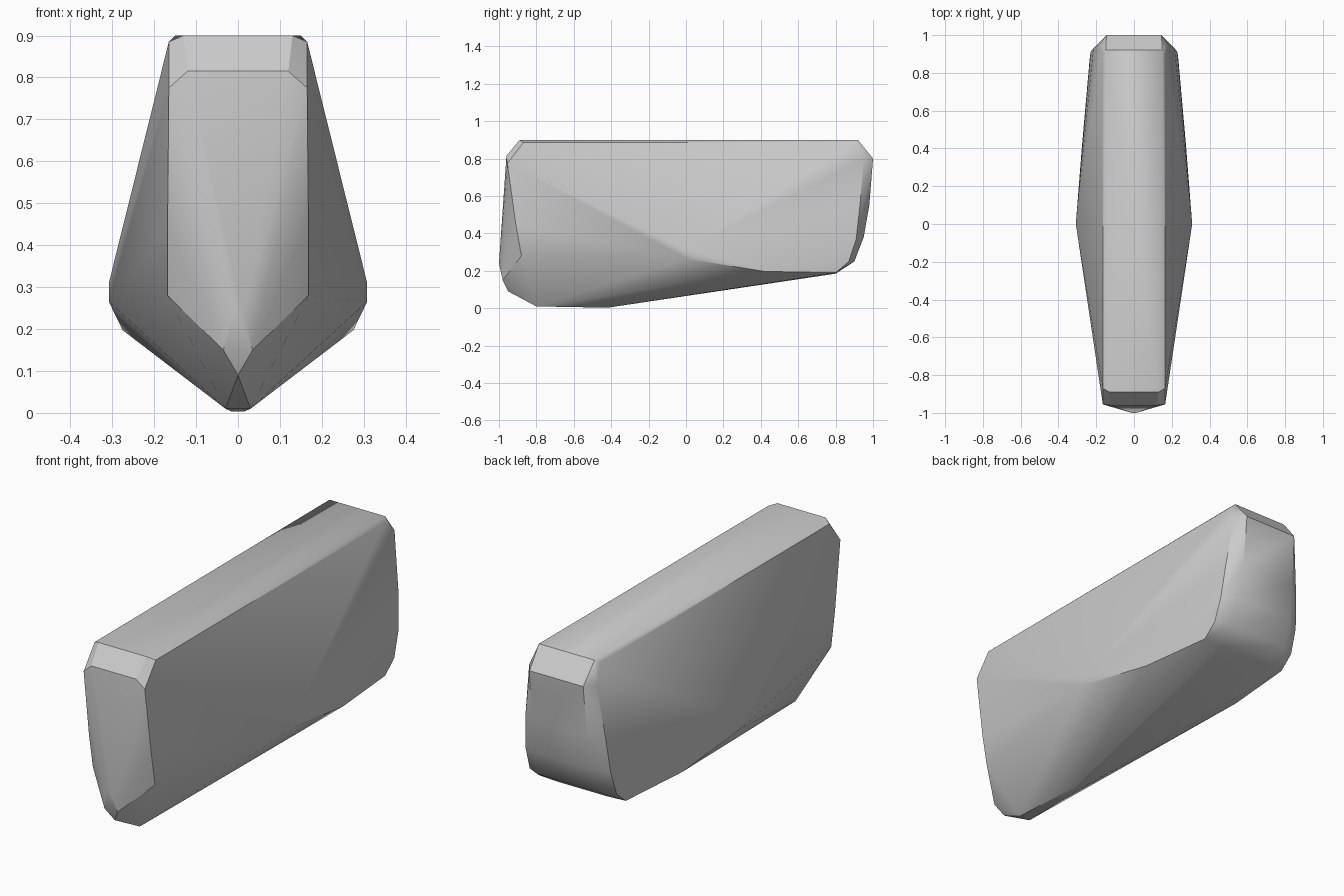
import bpy, bmesh

cube = bpy.data.objects.get("Cube")
if cube:
    bpy.data.objects.remove(cube, do_unlink=True)

# Stone grey material
grey = bpy.data.materials.new("stone grey")
grey.use_nodes = True
colour = (0.6, 0.6, 0.6, 1)
grey.diffuse_color = colour
grey.node_tree.nodes["Principled BSDF"].inputs["Base Color"].default_value = colour

# Key corners of one half, grouped by region (x, y, z)
top_rim = [(.13, -.89, .9), (.15, .92, .9), (.165, -.87, .885), (.165, .9, .885)]
front = [(.12, -.96, .815), (.165, -.955, .775), (.168, -.91, .45), (.168, -.88, .28),
         (.012, -1, .24), (.035, -.98, .15), (0, -.95, .09)]
keel = [(.03, -.8, .01), (.015, -.42, .003)]
waist = [(.308, 0, .265), (.308, 0, .31), (.275, .42, .197), (.235, .8, .19)]
back = [(.145, 1, .8), (.15, .98, .55), (.16, .95, .38), (.17, .9, .25), (.13, .8, .185),
        (.182, .95, .8), (.215, .93, .55), (.23, .91, .37), (.235, .87, .25)]

# Wrap the mirrored corners in a convex shell
bm = bmesh.new()
for x, y, z in top_rim + front + keel + waist + back:
    for side in ((1, -1) if x else (1,)):
        bm.verts.new((side * x, y, z))
hull = bmesh.ops.convex_hull(bm, input=bm.verts[:])
loose = [v for v in bm.verts if not v.link_faces]
bmesh.ops.delete(bm, geom=loose, context='VERTS')
bmesh.ops.recalc_face_normals(bm, faces=bm.faces[:])

mesh = bpy.data.meshes.new("stone_block")
bm.to_mesh(mesh)
bm.free()
mesh.materials.append(grey)
block = bpy.data.objects.new("stone_block", mesh)
bpy.context.collection.objects.link(block)

# Soft facets with crisp main edges
bpy.context.view_layer.objects.active = block
block.select_set(True)
bpy.ops.object.shade_smooth_by_angle(angle=0.52)
